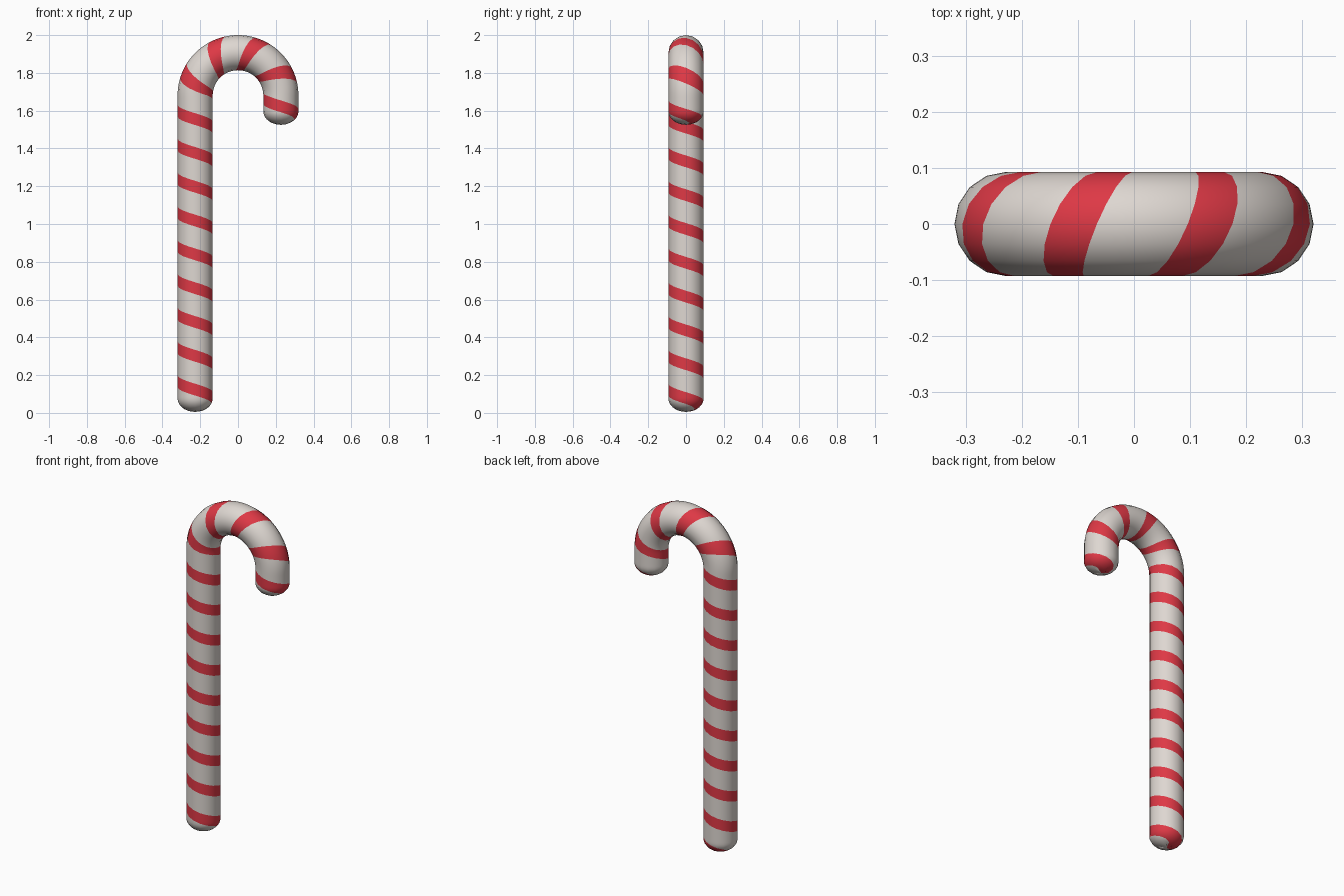
import bpy, bmesh
from math import pi, sin, cos, sqrt, ceil
from mathutils import Vector

if "Cube" in bpy.data.objects:
    bpy.data.objects.remove(bpy.data.objects["Cube"], do_unlink=True)

TUBE = 0.093        # radius of the stick
BEND = 0.227        # radius of the hook's centre line
SHOULDER = 1.68     # height where the hook begins
START = 0.005       # bottom end along the centre line
ARC_END = SHOULDER + BEND * pi
END = ARC_END + 0.155
CAP = 0.072         # length of each rounded end
SIDES = 16
PITCH = 0.179       # distance between stripes
STRIPE = 0.168      # middle of the first stripe on the outer side
ROWS, RED_ROWS = 20, 7


def material(name, color):
    m = bpy.data.materials.new(name)
    m.use_nodes = True
    m.diffuse_color = (*color, 1)
    m.node_tree.nodes["Principled BSDF"].inputs["Base Color"].default_value = (*color, 1)
    return m


def centre_line(s):
    """Centre point and outward direction at distance s along the cane."""
    if s < SHOULDER:
        out, z = Vector((-1, 0, 0)), s
    elif s < ARC_END:
        a = (s - SHOULDER) / BEND
        out, z = Vector((-cos(a), 0, sin(a))), SHOULDER
    else:
        out, z = Vector((1, 0, 0)), SHOULDER - (s - ARC_END)
    return out * BEND + Vector((0, 0, z)), out


def radius(s):
    """Full radius, rounded off towards both ends."""
    t = min(s - START, END - s, CAP) / CAP
    return TUBE * sqrt(max(0, 1 - (1 - t) ** 2))


def surface(s, angle):
    s = min(max(s, START), END)
    centre, out = centre_line(s)
    return centre + radius(s) * (cos(angle) * out + sin(angle) * Vector((0, -1, 0)))


# Grid twisted along the cane, so that stripe borders follow its edges
bm = bmesh.new()
step = PITCH / ROWS
first = STRIPE - RED_ROWS / 2 * step - PITCH
count = ceil((END + PITCH - first) / step)
grid = []
for i in range(count + 1):
    grid.append([bm.verts.new(surface(first + i * step - PITCH * j / SIDES,
                                      2 * pi * j / SIDES))
                 for j in range(SIDES + 1)])
for i in range(count):
    for j in range(SIDES):
        f = bm.faces.new((grid[i][j], grid[i][j + 1],
                          grid[i + 1][j + 1], grid[i + 1][j]))
        f.material_index = 1 if i % ROWS < RED_ROWS else 0
        f.smooth = True

# Close the seam and the two ends
bmesh.ops.remove_doubles(bm, verts=bm.verts, dist=0.0002)
bmesh.ops.recalc_face_normals(bm, faces=bm.faces)

mesh = bpy.data.meshes.new("striped_cane")
bm.to_mesh(mesh)
bm.free()
mesh.materials.append(material("cream white", (0.73, 0.68, 0.64)))
mesh.materials.append(material("candy red", (0.73, 0.04, 0.06)))
cane = bpy.data.objects.new("striped_cane", mesh)
bpy.context.collection.objects.link(cane)
